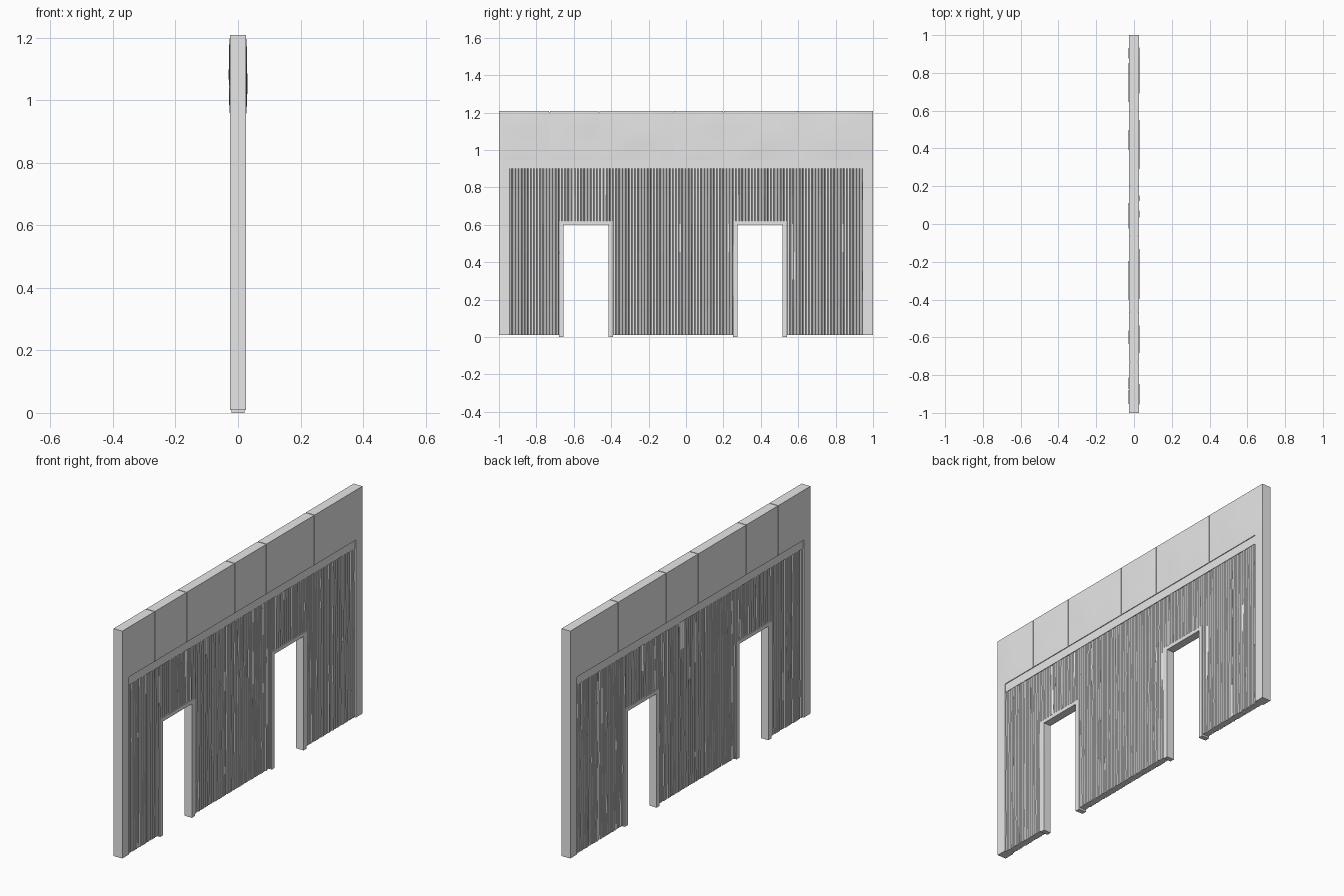
import bpy
import bmesh
import random
from math import radians, sin, pi
from mathutils import Vector, noise

random.seed(4)
if "Cube" in bpy.data.objects:
    bpy.data.objects.remove(bpy.data.objects["Cube"], do_unlink=True)

# Single plain grey
GREY = (0.8, 0.8, 0.8, 1)
stone = bpy.data.materials.new("plain_grey")
stone.use_nodes = True
stone.diffuse_color = GREY
stone.node_tree.nodes["Principled BSDF"].inputs["Base Color"].default_value = GREY

DOORS = [(-0.655, -0.415), (0.275, 0.515)]
DOOR_TOP, JAMB = 0.60, 0.025
INNER, BEAM_LOW, BEAM_TOP, TOP = 0.945, 0.90, 0.945, 1.208
BASE = 0.01


def finish(name, bm, smooth=False):
    bmesh.ops.recalc_face_normals(bm, faces=bm.faces)
    mesh = bpy.data.meshes.new(name)
    bm.to_mesh(mesh)
    bm.free()
    mesh.materials.append(stone)
    obj = bpy.data.objects.new(name, mesh)
    bpy.context.collection.objects.link(obj)
    if smooth:
        bpy.ops.object.select_all(action="DESELECT")
        obj.select_set(True)
        bpy.context.view_layer.objects.active = obj
        bpy.ops.object.shade_smooth_by_angle(angle=radians(30))
    return obj


def box(name, half_x, y0, y1, z0, z1):
    bm = bmesh.new()
    bmesh.ops.create_cube(bm, size=1)
    for v in bm.verts:
        v.co = (v.co.x * 2 * half_x,
                (y0 + y1) / 2 + v.co.y * (y1 - y0),
                (z0 + z1) / 2 + v.co.z * (z1 - z0))
    return finish(name, bm)


def slatted_panel(name, y0, y1, z0, z1):
    """Solid panel with narrow, uneven upright slats on both faces."""
    count = round((y1 - y0) / 0.017)
    pitch = (y1 - y0) / count
    side = []
    for i in range(count):
        face = 0.0185 + random.uniform(-0.0015, 0.0015)
        a = y0 + i * pitch
        side += [(0.0135, a), (face, a + pitch * 0.2), (face, a + pitch * 0.8)]
    side.append((0.0135, y1))
    outline = side + [(-x, y) for x, y in reversed(side)]
    rows = max(2, round((z1 - z0) / 0.15))
    bm = bmesh.new()
    rings = []
    for r in range(rows + 1):
        z = z0 + (z1 - z0) * r / rows
        ring = []
        for x, y in outline:
            wobble = random.uniform(-0.001, 0.001)
            ring.append(bm.verts.new((x + wobble, y, z)))
        rings.append(ring)
    for low, high in zip(rings, rings[1:]):
        for i in range(len(low)):
            j = (i + 1) % len(low)
            bm.faces.new((low[i], low[j], high[j], high[i]))
    bm.faces.new(rings[0])
    bm.faces.new(rings[-1])
    return finish(name, bm)


def rough_block(name, y0, y1):
    """Frieze block whose two broad faces swell unevenly."""
    bm = bmesh.new()
    z0, z1 = BEAM_TOP, TOP
    ny, nz = max(4, round((y1 - y0) / 0.05)), 6
    sheets = []
    for s in (1, -1):
        grid = []
        for i in range(ny + 1):
            column = []
            for k in range(nz + 1):
                y, z = y0 + (y1 - y0) * i / ny, z0 + (z1 - z0) * k / nz
                swell = (sin(pi * i / ny) * sin(pi * k / nz)) ** 0.5 if 0 < i < ny and 0 < k < nz else 0
                bump = noise.noise(Vector((s * 7, y * 7, z * 9)))
                column.append(bm.verts.new((s * (0.0255 + swell * (0.0025 + 0.004 * bump)), y, z)))
            grid.append(column)
        for i in range(ny):
            for k in range(nz):
                bm.faces.new((grid[i][k], grid[i + 1][k], grid[i + 1][k + 1], grid[i][k + 1]))
        sheets.append(grid)
    # Close the rim between the two broad faces
    rim = [e for e in bm.edges if e.is_boundary]
    bmesh.ops.bridge_loops(bm, edges=rim)
    return finish(name, bm, True)


# End posts and the recessed beam above the slats
for label, s in (("rear", 1), ("front", -1)):
    box(f"{label}_post", 0.0255, *sorted((s * INNER, s)), BASE, BEAM_TOP)
box("beam", 0.0215, -INNER, INNER, BEAM_LOW, BEAM_TOP)

# Frieze blocks around a core that shows in the seams
box("frieze_core", 0.021, -0.99, 0.99, BEAM_TOP, TOP - 0.006)
seams = [-1, -0.73, -0.465, -0.065, 0.2, 0.6, 1]
for n, (a, b) in enumerate(zip(seams, seams[1:]), 1):
    rough_block(f"frieze_block_{n}", a + (0.002 if a > -1 else 0), b - (0.002 if b < 1 else 0))

# Door frames, with slats above each opening
for n, (a, b) in enumerate(DOORS, 1):
    box(f"door_{n}_front_jamb", 0.0215, a - JAMB, a, 0, DOOR_TOP)
    box(f"door_{n}_rear_jamb", 0.0215, b, b + JAMB, 0, DOOR_TOP)
    box(f"door_{n}_lintel", 0.0215, a - JAMB, b + JAMB, DOOR_TOP, DOOR_TOP + 0.02)
    slatted_panel(f"slats_over_door_{n}", a - JAMB, b + JAMB, DOOR_TOP + 0.02, BEAM_LOW)

# Full height slatted walls between the openings
edges = [-INNER]
for a, b in DOORS:
    edges += [a - JAMB, b + JAMB]
edges.append(INNER)
for n, (a, b) in enumerate(zip(edges[::2], edges[1::2]), 1):
    slatted_panel(f"slatted_wall_{n}", a, b, BASE, BEAM_LOW)
